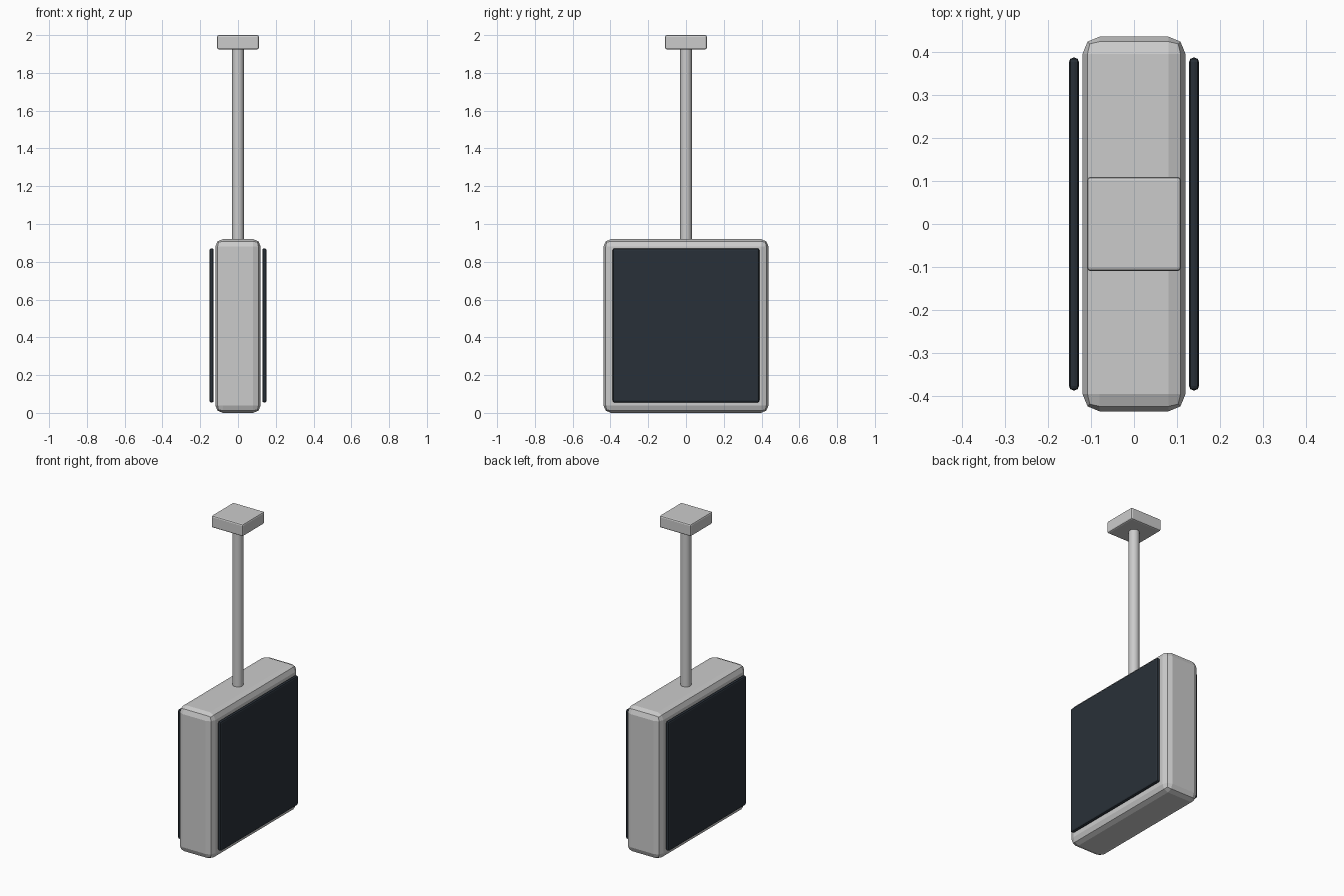
import bpy

if "Cube" in bpy.data.objects:
    bpy.data.objects.remove(bpy.data.objects["Cube"], do_unlink=True)


def bevelled_box(name, centre, size, bevel, segments=2):
    bpy.ops.mesh.primitive_cube_add(size=1, location=centre)
    box = bpy.context.object
    box.name = name
    box.scale = size
    bpy.ops.object.transform_apply(location=False, rotation=False, scale=True)
    mod = box.modifiers.new("Bevel", "BEVEL")
    mod.width = bevel
    mod.segments = segments
    return box


# Dark panel material
dark = bpy.data.materials.new("dark_panel")
dark.use_nodes = True
colour = (0.022, 0.03, 0.04, 1)
dark.diffuse_color = colour
dark.node_tree.nodes["Principled BSDF"].inputs["Base Color"].default_value = colour

# Housing with chamfered edges
bevelled_box("housing", (0, 0, 0.46), (0.24, 0.874, 0.92), 0.04)

# Thin panel floating off each broad side
for side, label in ((1, "left"), (-1, "right")):
    panel = bevelled_box(label + "_panel", (side * 0.14, 0, 0.463),
                         (0.023, 0.776, 0.816), 0.01)
    panel.data.materials.append(dark)

# Hanging rod
bpy.ops.mesh.primitive_cylinder_add(vertices=24, radius=0.031, depth=1.04,
                                    location=(0, 0, 1.42))
bpy.context.object.name = "hanging_rod"
bpy.ops.object.shade_smooth_by_angle()

# Ceiling mount
bevelled_box("ceiling_mount", (0, 0, 1.962), (0.22, 0.22, 0.076), 0.009)
